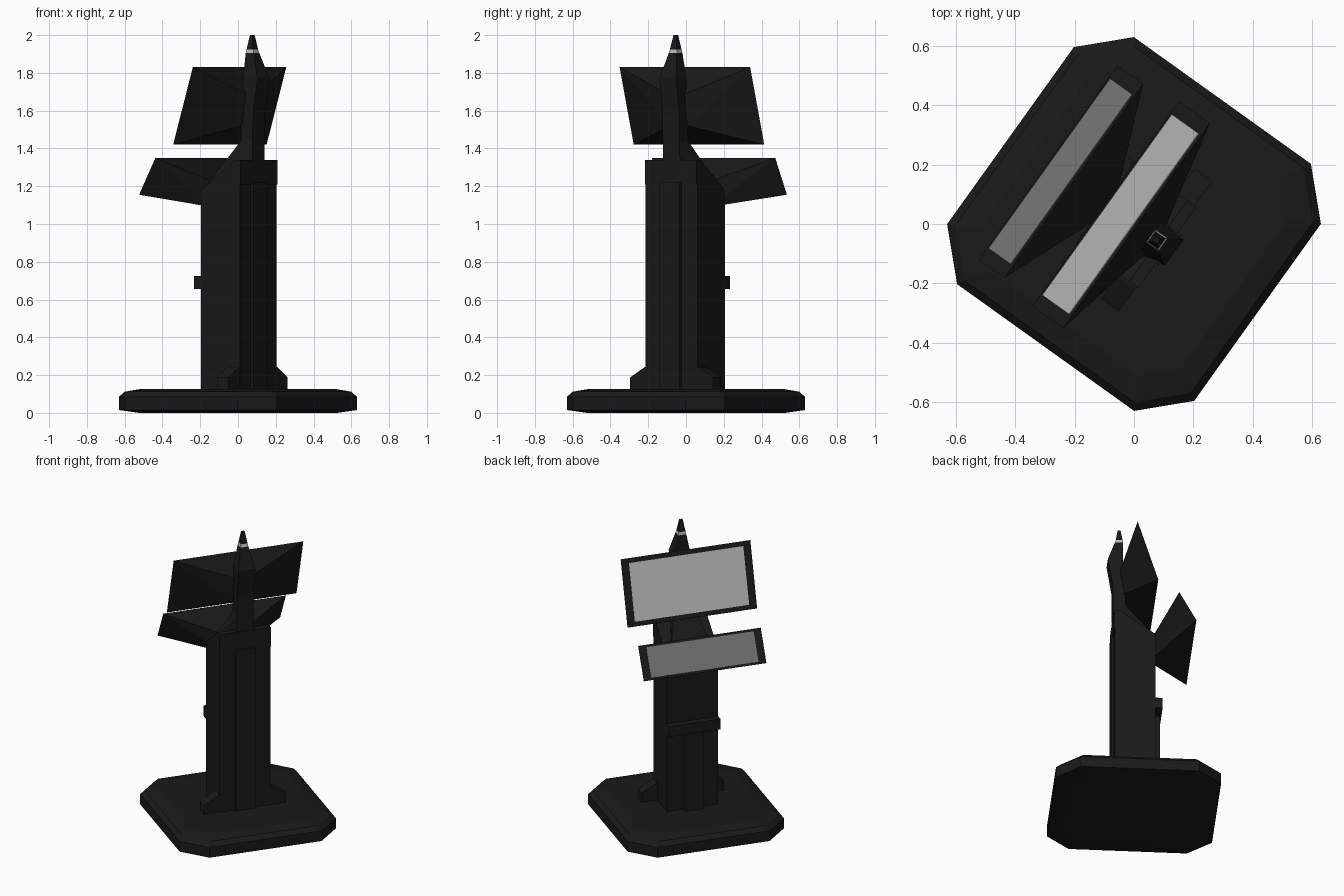
import bpy, bmesh, math
from mathutils import Matrix, Vector

if "Cube" in bpy.data.objects:
    bpy.data.objects.remove(bpy.data.objects["Cube"])

# Everything is laid out square-on (x across, y to the back), then turned about z
TURN = Matrix.Rotation(math.radians(54.4), 4, 'Z')


def material(name, c):
    m = bpy.data.materials.new(name)
    m.diffuse_color = (c, c, c, 1)
    m.use_nodes = True
    m.node_tree.nodes["Principled BSDF"].inputs["Base Color"].default_value = m.diffuse_color
    return m


BLACK = material("black", 0.01)
LIGHT = material("light_grey", 0.5)
MID = material("mid_grey", 0.18)


def finish(name, bm, mat):
    bmesh.ops.recalc_face_normals(bm, faces=bm.faces[:])
    bm.transform(TURN)
    me = bpy.data.meshes.new(name)
    bm.to_mesh(me)
    bm.free()
    me.materials.append(mat)
    ob = bpy.data.objects.new(name, me)
    bpy.context.collection.objects.link(ob)
    return ob


def hull(name, pts, mat=BLACK):
    """Convex solid around a handful of points."""
    bm = bmesh.new()
    for p in pts:
        bm.verts.new(p)
    bmesh.ops.convex_hull(bm, input=bm.verts[:])
    bmesh.ops.dissolve_limit(bm, angle_limit=0.01, verts=bm.verts[:], edges=bm.edges[:])
    return finish(name, bm, mat)


def both(pts):
    """Mirror points across x = 0."""
    return [(s * x, y, z) for s in (-1, 1) for x, y, z in pts]


def box(name, hx, y0, y1, z0, z1):
    return hull(name, both([(hx, y, z) for y in (y0, y1) for z in (z0, z1)]))


def loft(name, rings, mat=BLACK):
    """Stack of rectangles: z, half width, front y, back y."""
    bm = bmesh.new()
    loops = [[bm.verts.new(p) for p in ((-h, f, z), (h, f, z), (h, b, z), (-h, b, z))]
             for z, h, f, b in rings]
    for lo, hi in zip(loops, loops[1:]):
        for i in range(4):
            j = (i + 1) % 4
            bm.faces.new((lo[i], lo[j], hi[j], hi[i]))
    bm.faces.new(loops[0])
    bm.faces.new(loops[-1])
    return finish(name, bm, mat)


# Base plate: chamfered square with softened top and bottom rims
base = []
for z, inset in ((0, 0.09), (0.015, 0.0), (0.085, 0.0), (0.112, 0.025), (0.127, 0.1)):
    a = 0.512 - inset
    b = 0.367 - inset * 0.6
    base += [(sx * p, sy * q, z) for sx in (-1, 1) for sy in (-1, 1) for p, q in ((a, b), (b, a))]
hull("base_plate", base)

# Column with its top sloping down to the back
hull("column", both([(0.168, -0.132, 0.1), (0.168, 0.12, 0.1), (0.168, -0.132, 1.34),
                     (0.168, -0.10, 1.34), (0.168, 0.12, 1.18)]))
box("column_cap", 0.168, -0.137, -0.11, 1.21, 1.34)
box("front_rib", 0.065, -0.148, -0.12, 0.1, 1.22)
box("back_rib", 0.062, 0.11, 0.155, 0.1, 0.67)
box("back_collar", 0.169, 0.11, 0.165, 0.655, 0.725)

# Side feet
for side, s in (("left", -1), ("right", 1)):
    hull(side + "_foot", [(s * x, y, z) for y in (-0.13, -0.057)
                          for x, z in ((0.15, 0.1), (0.27, 0.1), (0.27, 0.188), (0.175, 0.243), (0.15, 0.243))])

# Neck joining the column to the spike
hull("neck", both([(0.055, -0.058, 1.44), (0.055, -0.132, 1.44), (0.055, -0.132, 1.25),
                   (0.14, 0.118, 1.19), (0.14, 0.118, 1.15)]))

# Spike with light band near its tip
loft("spike", [(1.3, 0.055, -0.133, -0.058), (1.58, 0.055, -0.136, -0.058),
               (1.77, 0.055, -0.166, -0.072), (1.905, 0.026, -0.12, -0.069)])
loft("spike_band", [(1.905, 0.026, -0.12, -0.069), (1.925, 0.022, -0.115, -0.072)], LIGHT)
loft("spike_tip", [(1.925, 0.022, -0.115, -0.072), (2.0, 0.009, -0.102, -0.084)])


def screen(name, hx, top, bottom, front, mat):
    """Tapered housing behind a tilted face; top/bottom are (y, z), front is a pair of them."""
    hull(name + "_housing", both([(hx, *top), (hx, *bottom)] + [(0.06, *p) for p in front]))
    t, b = Vector((0, *top)), Vector((0, *bottom))
    d = b - t
    n = Vector((0, -d.z, d.y)).normalized() * 0.003
    bm = bmesh.new()
    quad = [t.lerp(b, k) + n + Vector((x, 0, 0))
            for k, x in ((0.07, -1), (0.07, 1), (0.93, 1), (0.93, -1))
            for x in (x * (hx - 0.05),)]
    vs = [bm.verts.new(p) for p in quad]
    f = bm.faces.new(vs)
    bmesh.ops.extrude_face_region(bm, geom=[f])
    bmesh.ops.translate(bm, verts=vs, vec=-2 * n)
    finish(name + "_face", bm, mat)


# Two tilted screens facing the back
screen("upper_screen", 0.425, (-0.01, 1.83), (0.118, 1.42), ((-0.09, 1.69), (-0.065, 1.52)), LIGHT)
screen("lower_screen", 0.402, (0.25, 1.35), (0.356, 1.155), ((0.11, 1.22), (0.13, 1.09)), MID)
